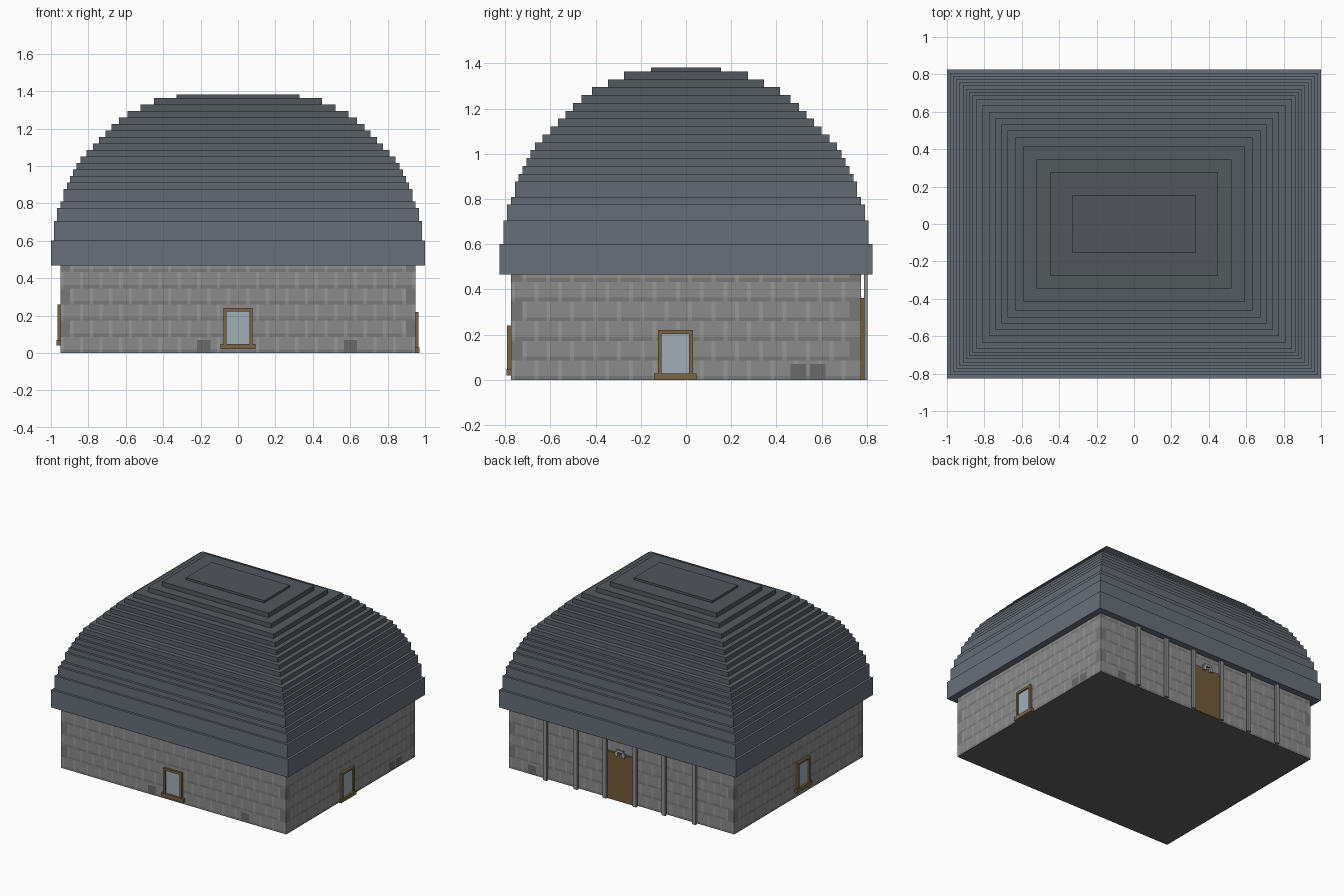
import bpy, bmesh
from mathutils import Vector, Matrix

if "Cube" in bpy.data.objects:
    bpy.data.objects.remove(bpy.data.objects["Cube"])

U = 0.0174            # block unit
HX, HY, WALL_H = 0.95, 0.775, 0.467


def material(name, srgb):
    m = bpy.data.materials.new(name)
    m.diffuse_color = [(c / 255) ** 2.2 for c in srgb] + [1]
    m.use_nodes = True
    m.node_tree.nodes["Principled BSDF"].inputs["Base Color"].default_value = m.diffuse_color
    return m


def finish(name, bm, mats):
    me = bpy.data.meshes.new(name)
    bm.to_mesh(me)
    bm.free()
    for m in mats:
        me.materials.append(m)
    ob = bpy.data.objects.new(name, me)
    bpy.context.collection.objects.link(ob)
    return ob


def boxes(name, mat, ranges, matrix=Matrix()):
    """One object made of boxes, each (x0, x1, y0, y1, z0, z1)."""
    bm = bmesh.new()
    for x0, x1, y0, y1, z0, z1 in ranges:
        m = Matrix.Translation(((x0 + x1) / 2, (y0 + y1) / 2, (z0 + z1) / 2))
        m = m @ Matrix.Diagonal((x1 - x0, y1 - y0, z1 - z0, 1))
        bmesh.ops.create_cube(bm, size=1, matrix=matrix @ m)
    return finish(name, bm, [mat])


stone = material("stone", (138, 138, 138))
stone_light = material("stone_light", (150, 150, 150))
stone_dark = material("stone_dark", (120, 120, 120))
stone_patch = material("stone_patch", (105, 105, 105))
base_dark = material("base_dark", (95, 95, 95))
post_grey = material("post_grey", (140, 140, 138))
wood = material("wood", (122, 102, 70))
door_wood = material("door_wood", (112, 92, 60))
glass = material("glass", (160, 172, 182))
iron = material("iron", (165, 165, 165))


# Stone walls: flush grid of cells coloured as brick courses
def cell_material(c, r, n, patches):
    course = r // 5
    k = (c + 3 * (course % 2)) % 6
    if r < 4 and any(a <= c < a + 4 for a in patches):
        return 3
    if (c < 3 or c >= n - 3) and course % 2:
        return 2
    if r % 5 == 0:
        return 0 if k == 0 else 2
    return 1 if k == 0 else 0


bm = bmesh.new()
walls = [((-HX, -HY), (1, 0), 2 * HX, (42, 87)),
         ((HX, -HY), (0, 1), 2 * HY, (71, 76)),
         ((HX, HY), (-1, 0), 2 * HX, (9,)),
         ((-HX, HY), (0, -1), 2 * HY, ())]
ROWS = 27
for start, way, length, patches in walls:
    n = round(length / U)
    p0, d = Vector((*start, 0)), Vector((*way, 0)) * (length / n)
    up = Vector((0, 0, WALL_H / ROWS))
    grid = [[bm.verts.new(p0 + d * c + up * r) for c in range(n + 1)] for r in range(ROWS + 1)]
    for r in range(ROWS):
        for c in range(n):
            f = bm.faces.new((grid[r][c], grid[r][c + 1], grid[r + 1][c + 1], grid[r + 1][c]))
            f.material_index = cell_material(c, r, n, patches)
bmesh.ops.remove_doubles(bm, verts=bm.verts, dist=1e-4)
finish("stone_walls", bm, [stone, stone_light, stone_dark, stone_patch])

# Floor slab closing the underside
bm = bmesh.new()
bm.faces.new([bm.verts.new((x, y, 0)) for x, y in ((-HX, -HY), (-HX, HY), (HX, HY), (HX, -HY))])
finish("floor", bm, [base_dark])

# Stepped domed roof: (half depth, top height) of each course, from the eaves up
half = [.825, .808, .792, .775, .757, .74, .723, .706, .688, .667, .635, .60,
        .567, .533, .50, .462, .415, .345, .275, .155]
tops = [.602, .706, .775, .81] + [.877 + .0348 * i for i in range(15)] + [1.381]
bm = bmesh.new()
prev, z = None, WALL_H
roof_mats = []
for i, (h, top) in enumerate(zip(half, tops)):
    t = i / (len(half) - 1)
    roof_mats.append(material(f"roof_{i}", (104 - 22 * t, 111 - 24 * t, 121 - 30 * t)))
    for level in (z, top):
        ring = [bm.verts.new((sx * (h + .175), sy * h, level))
                for sx, sy in ((-1, -1), (1, -1), (1, 1), (-1, 1))]
        if prev is None:
            bm.faces.new(ring[::-1])
        else:
            for j in range(4):
                k = (j + 1) % 4
                f = bm.faces.new((prev[j], prev[k], ring[k], ring[j]))
                f.material_index = i if level == top else i - 1
        prev = ring
    z = top
bm.faces.new(prev).material_index = len(half) - 1
finish("stepped_roof", bm, roof_mats)


# Windows: modelled facing -y with the wall at y = 0, then placed on a wall
def window(side, matrix):
    w, h, t = .0775, .22, .017
    boxes(side + "_window_frame", wood, [
        (-w, -w + t, -.016, .004, .026, h), (w - t, w, -.016, .004, .026, h),
        (-w + t, w - t, -.016, .004, h - t, h), (-w - .016, w + .016, -.02, .004, 0, .028)], matrix)
    boxes(side + "_window_glass", glass, [(-w + t, w - t, -.006, .004, .028, h - t)], matrix)


window("front", Matrix.Translation((0, -HY, .02)))
window("right", Matrix.Translation((HX, -.047, 0)) @ Matrix.Rotation(1.5707963, 4, 'Z'))
window("left", Matrix.Translation((-HX, -.047, .04)) @ Matrix.Rotation(-1.5707963, 4, 'Z'))

# Back door with a small iron horseshoe over it
boxes("back_door", door_wood, [(-.112, .112, HY - .004, .79, 0, .362)])
boxes("horseshoe", iron, [(-.028, .028, .79, .802, .378, .395),
                          (-.044, -.018, .79, .802, .345, .378),
                          (.018, .044, .79, .802, .345, .378)])

# Slim posts carrying the eaves along the back
boxes("back_posts", post_grey, [(s * x - .015, s * x + .015, .787, .804, 0, WALL_H)
                                for x in (.126, .372, .628) for s in (-1, 1)])
